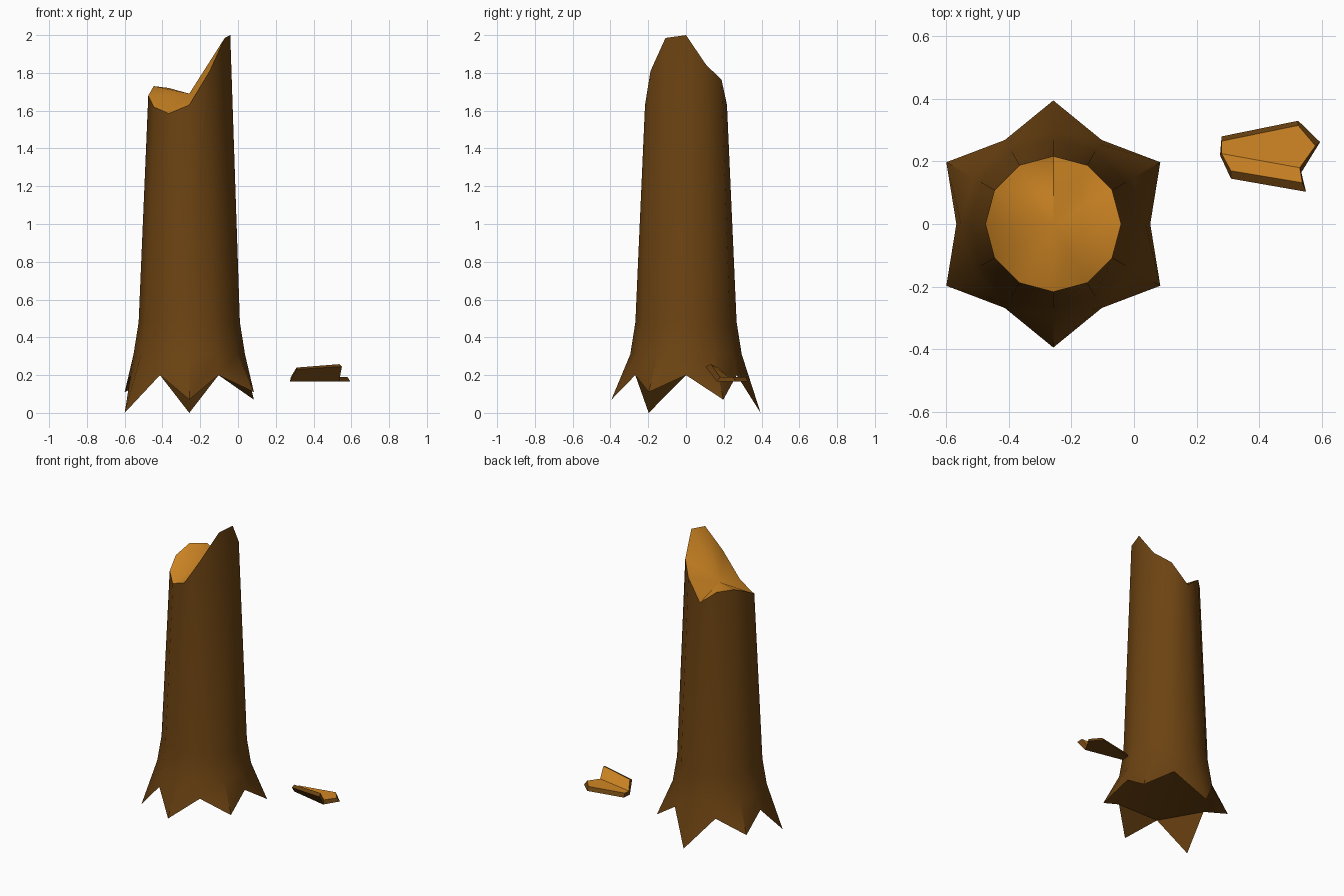
import bpy, math

if "Cube" in bpy.data.objects:
    bpy.data.objects.remove(bpy.data.objects["Cube"])

def material(name, rgb):
    m = bpy.data.materials.new(name)
    m.diffuse_color = (*rgb, 1)
    m.use_nodes = True
    m.node_tree.nodes["Principled BSDF"].inputs["Base Color"].default_value = m.diffuse_color
    return m

BARK = material("dark brown bark", (0.150, 0.056, 0.006))
WOOD = material("orange inner wood", (0.640, 0.245, 0.018))

def build(name, verts, faces, mats):
    me = bpy.data.meshes.new(name)
    me.from_pydata(verts, [], faces)
    me.materials.append(BARK)
    me.materials.append(WOOD)
    for p, m in zip(me.polygons, mats):
        p.material_index = m
    me.update()
    ob = bpy.data.objects.new(name, me)
    bpy.context.collection.objects.link(ob)
    return ob

# Trunk: 12-sided rings, star-shaped root ring below, splintered rim above
N = 12
CX = -0.258
root_z = [0.07, 0.0, 0.11, 0.0, 0.07, 0.11]          # root tips, every 60 degrees from 30
rim_z = [2.0, 1.84, 1.765, 1.63, 1.72, 1.73, 1.68, 1.62, 1.585, 1.63, 1.81, 1.985]

def point(i, r, z):
    a = 2 * math.pi * i / N
    return (CX + r * math.cos(a), r * math.sin(a), z)

rings = [
    [point(i, 0.395, root_z[i // 2]) if i % 2 else point(i, 0.31, 0.2) for i in range(N)],
    [point(i, 0.295, 0.31) for i in range(N)],
    [point(i, 0.268, 0.48) for i in range(N)],
    [point(i, 0.217, rim_z[i]) for i in range(N)],
]
verts = [p for ring in rings for p in ring]
faces, mats = [], []
for k in range(len(rings) - 1):
    for i in range(N):
        j = (i + 1) % N
        faces.append((k * N + i, k * N + j, (k + 1) * N + j, (k + 1) * N + i))
        mats.append(0)

# Broken top: fan around a low centre point
top = len(verts)
verts.append((CX, 0, 1.69))
for i in range(N):
    faces.append((3 * N + i, 3 * N + (i + 1) % N, top))
    mats.append(1)

# Underside: hexagon between the roots plus one triangle per root
faces.append(tuple(range(N - 2, -1, -2)))
mats.append(0)
for i in range(0, N, 2):
    faces.append((i, (i + 2) % N, i + 1))
    mats.append(0)

trunk = build("broken_trunk", verts, faces, mats)
bpy.context.view_layer.objects.active = trunk
trunk.select_set(True)
bpy.ops.object.shade_smooth_by_angle(angle=math.radians(40))

# Loose splinter: bent bark plate, flat part plus raised flap sharing a fold (points 0 and 3)
outer = [(0.275, 0.22, 0.165), (0.28, 0.28, 0.165), (0.525, 0.33, 0.165), (0.535, 0.165, 0.165),
         (0.55, 0.103, 0.245), (0.31, 0.145, 0.23), (0.595, 0.262, 0.165)]
inner = [(0.28, 0.225, 0.19), (0.28, 0.265, 0.19), (0.525, 0.315, 0.19), (0.53, 0.18, 0.19),
         (0.538, 0.132, 0.258), (0.31, 0.17, 0.24), (0.58, 0.25, 0.19)]
flat, flap = (0, 3, 6, 2, 1), (0, 5, 4, 3)
loop = [0, 5, 4, 3, 6, 2, 1]
faces = [tuple(i + 7 for i in flat), tuple(i + 7 for i in flap), flat[::-1], flap[::-1]]
mats = [1, 1, 0, 0]
for a, b in zip(loop, loop[1:] + loop[:1]):
    faces.append((a, b, b + 7, a + 7))
    mats.append(0)
build("bark_splinter", outer + inner, faces, mats)
